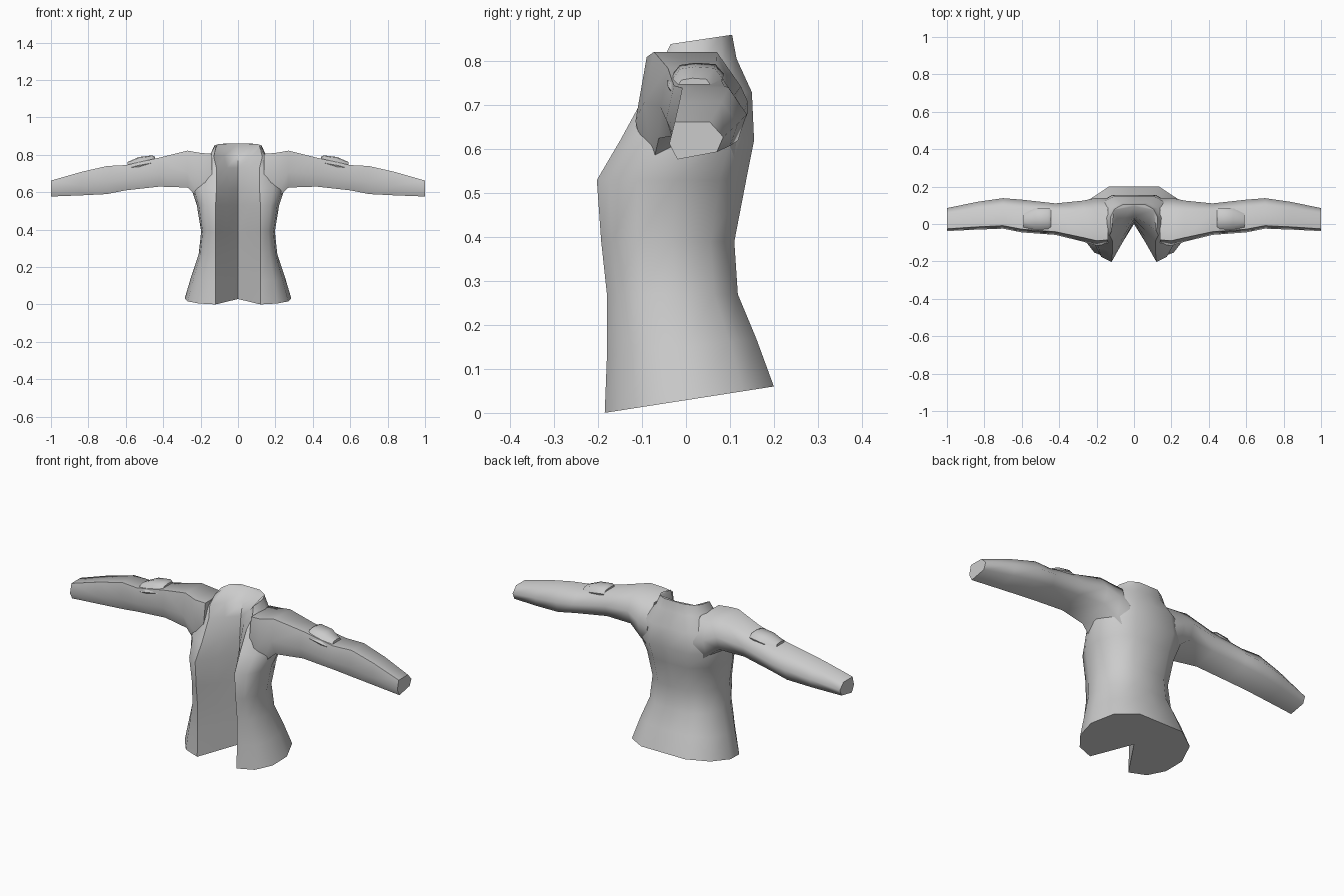
import bpy, bmesh, math

cube = bpy.data.objects.get("Cube")
if cube:
    bpy.data.objects.remove(cube)

cloth = bpy.data.materials.new("grey_cloth")
cloth.use_nodes = True
GREY = (0.6, 0.6, 0.6, 1)
cloth.diffuse_color = GREY
cloth.node_tree.nodes["Principled BSDF"].inputs["Base Color"].default_value = GREY


def loft(name, rings, angle):
    """Skin closed rings of points, cap both ends and shade smooth."""
    bm = bmesh.new()
    loops = [[bm.verts.new(p) for p in ring] for ring in rings]
    n = len(loops[0])
    for a, b in zip(loops, loops[1:]):
        for i in range(n):
            j = (i + 1) % n
            bm.faces.new((a[i], a[j], b[j], b[i]))
    bm.faces.new(loops[0])
    bm.faces.new(loops[-1])
    bmesh.ops.recalc_face_normals(bm, faces=bm.faces)
    mesh = bpy.data.meshes.new(name)
    bm.to_mesh(mesh)
    bm.free()
    mesh.materials.append(cloth)
    ob = bpy.data.objects.new(name, mesh)
    bpy.context.collection.objects.link(ob)
    bpy.ops.object.select_all(action='DESELECT')
    ob.select_set(True)
    bpy.context.view_layer.objects.active = ob
    bpy.ops.object.shade_smooth_by_angle(angle=math.radians(angle))
    return ob


def torso_ring(z, slope, apex, edge, front, side, back, inner):
    """Symmetric cross-section with a V opening at the front."""
    depth = back - front
    half = [
        (edge * (0.5 + 0.4 * inner), apex + (front - apex) * (0.5 - 0.35 * inner)),
        (edge, front),
        (edge + (side - edge) * 0.55, front + depth * 0.08),
        (edge + (side - edge) * 0.9, front + depth * 0.27),
        (side, front + depth * 0.53),
        (side * 0.84, front + depth * 0.82),
        (side * 0.47, back),
    ]
    pts = [(0, apex)] + half + [(0, back)] + [(-x, y) for x, y in reversed(half)]
    return [(x, y, z + slope * y) for x, y in pts]


# Jacket body: height, tilt, V depth, lapel x, front y, side x, back y, collar hollow
body = [
    (0.029, 0.156, 0, 0.12, -0.185, 0.285, 0.2, 0),
    (0.15, 0.12, 0, 0.12, -0.18, 0.25, 0.16, 0),
    (0.27, 0, 0, 0.12, -0.18, 0.21, 0.118, 0),
    (0.39, 0, 0, 0.12, -0.193, 0.197, 0.11, 0),
    (0.53, 0, 0.01, 0.12, -0.203, 0.22, 0.137, 0),
    (0.62, 0, 0.015, 0.115, -0.15, 0.25, 0.155, 0),
    (0.73, 0, 0.025, 0.115, -0.09, 0.22, 0.15, 0),
    (0.795, 0.1, 0.04, 0.13, -0.06, 0.15, 0.115, 0.2),
    (0.845, 0.15, 0.095, 0.118, -0.035, 0.125, 0.105, 1),
]
loft("jacket_body", [torso_ring(*row) for row in body], 50)

# Six-sided sleeve outline inside a unit box (y, z)
SLEEVE = [(0.1, 1), (0.75, 1), (1, 0.6), (0.88, 0.2), (0.15, 0), (0, 0.42)]
POCKET = [(0, 0.35), (0.22, 0.92), (0.5, 1), (0.85, 0.95), (1, 0.6), (0.9, 0), (0.1, 0)]


def side_rings(sign, outline, rows):
    return [[(sign * x, y0 + u * (y1 - y0), z0 + v * (z1 - z0)) for u, v in outline]
            for x, y0, y1, z0, z1 in rows]


# Sleeve and pocket sections: x, y range, z range
sleeve = [
    (0.14, -0.11, 0.14, 0.5, 0.805),
    (0.2, -0.115, 0.14, 0.56, 0.81),
    (0.27, -0.095, 0.125, 0.625, 0.822),
    (0.42, -0.058, 0.11, 0.63, 0.785),
    (0.6, -0.045, 0.13, 0.61, 0.745),
    (0.7, -0.025, 0.138, 0.59, 0.74),
    (0.84, -0.03, 0.118, 0.583, 0.708),
    (1, -0.038, 0.085, 0.577, 0.662),
]
pocket = [
    (0.445, -0.035, 0.08, 0.74, 0.79),
    (0.46, -0.042, 0.086, 0.735, 0.797),
    (0.53, -0.042, 0.084, 0.72, 0.788),
    (0.59, -0.03, 0.06, 0.71, 0.762),
]
for sign, label in ((1, "left"), (-1, "right")):
    loft(label + "_sleeve", side_rings(sign, SLEEVE, sleeve), 65)
    loft(label + "_sleeve_pocket", side_rings(sign, POCKET, pocket), 45)
